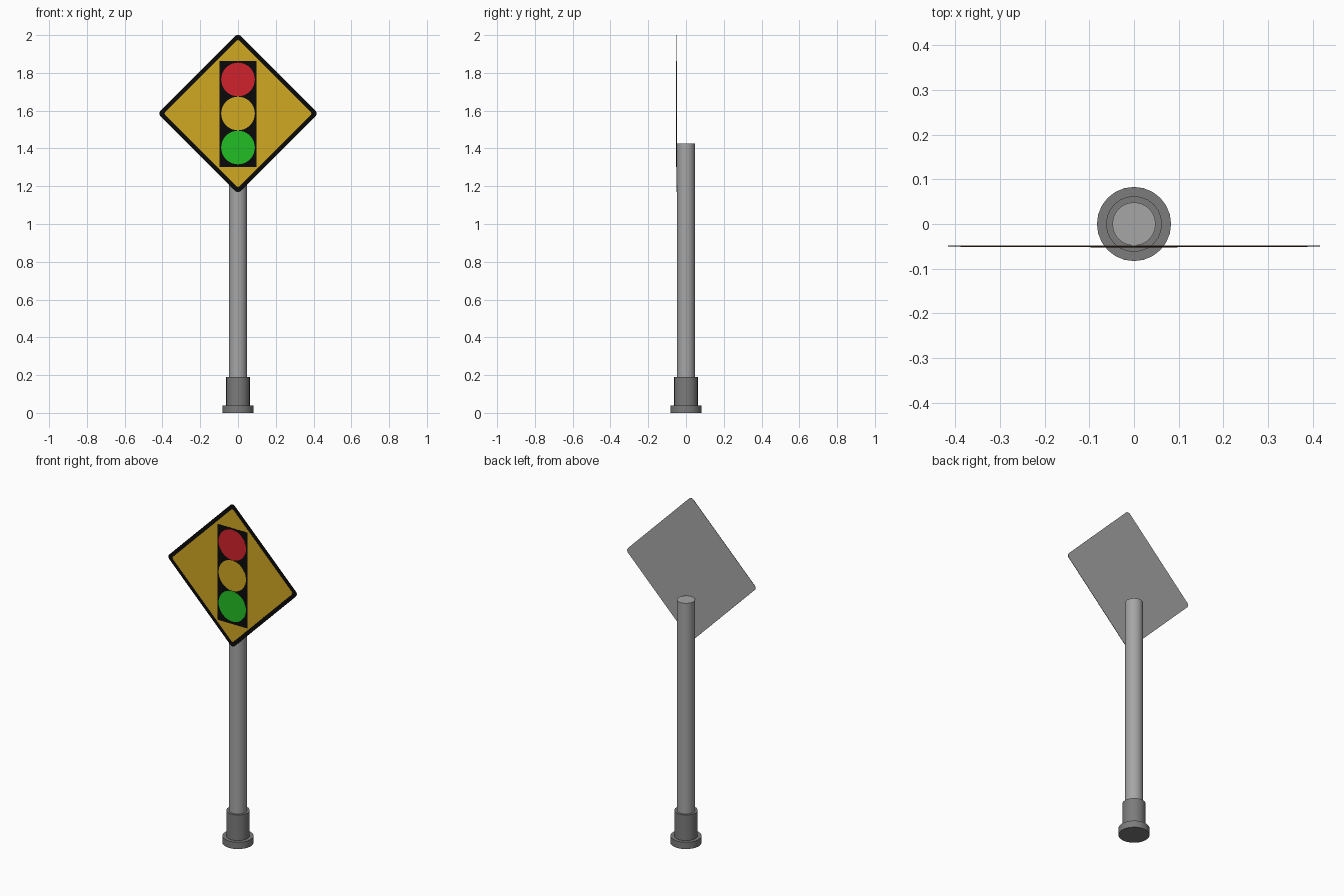
import bpy, bmesh, math

if "Cube" in bpy.data.objects:
    bpy.data.objects.remove(bpy.data.objects["Cube"])


def material(name, rgb):
    m = bpy.data.materials.new(name)
    m.diffuse_color = (*rgb, 1)
    m.use_nodes = True
    m.node_tree.nodes["Principled BSDF"].inputs["Base Color"].default_value = m.diffuse_color
    return m


STEEL = material("steel grey", (0.38, 0.38, 0.38))
DARK = material("dark grey", (0.20, 0.20, 0.20))
BLACK = material("black", (0.003, 0.003, 0.003))
YELLOW = material("sign yellow", (0.63, 0.39, 0.016))
RED = material("lamp red", (0.63, 0.016, 0.025))
GREEN = material("lamp green", (0.016, 0.51, 0.018))

SIGN_Z = 1.585


def plate(name, outline, z, front, back, mat):
    """Thin upright plate from an (x, z) outline, facing -y."""
    bm = bmesh.new()
    face = bm.faces.new([bm.verts.new((x, front, z + h)) for x, h in outline])
    ext = bmesh.ops.extrude_face_region(bm, geom=[face], use_keep_orig=True)
    for v in ext["geom"]:
        if isinstance(v, bmesh.types.BMVert):
            v.co.y = back
    bmesh.ops.recalc_face_normals(bm, faces=bm.faces)
    me = bpy.data.meshes.new(name)
    bm.to_mesh(me)
    bm.free()
    me.materials.append(mat)
    ob = bpy.data.objects.new(name, me)
    bpy.context.collection.objects.link(ob)
    return ob


def circle(r, n=40):
    return [(r * math.cos(2 * math.pi * i / n), r * math.sin(2 * math.pi * i / n))
            for i in range(n)]


def diamond(half, r, steps=5):
    """Diamond reaching +-half, with corners rounded to radius r."""
    pts = []
    c = half - r
    for k in range(4):
        mid = k * math.pi / 2
        for i in range(steps + 1):
            a = mid + (i / steps - 0.5) * math.pi / 2
            pts.append((c * math.cos(mid) + r * math.cos(a),
                        c * math.sin(mid) + r * math.sin(a)))
    return pts


def cylinder(name, r, z0, z1, mat):
    bpy.ops.mesh.primitive_cylinder_add(vertices=24, radius=r, depth=z1 - z0,
                                        location=(0, 0, (z0 + z1) / 2))
    ob = bpy.context.object
    ob.name = name
    ob.data.materials.append(mat)
    bpy.ops.object.shade_smooth_by_angle(angle=math.radians(35))


# Post and its stepped foot
cylinder("base_flange", 0.083, 0, 0.04, DARK)
cylinder("base_collar", 0.0625, 0.04, 0.19, DARK)
cylinder("post", 0.0485, 0.19, 1.425, STEEL)

# Diamond board: grey back, black border, yellow field
plate("sign_back", diamond(0.416, 0.02), SIGN_Z, -0.0495, -0.0485, STEEL)
plate("sign_border", diamond(0.416, 0.02), SIGN_Z, -0.0505, -0.0495, BLACK)
plate("sign_field", diamond(0.388, 0.012), SIGN_Z, -0.0513, -0.0505, YELLOW)

# Signal pictogram: black housing with three lamps
w, h = 0.097, 0.281
plate("signal_housing", [(-w, -h), (w, -h), (w, h), (-w, h)],
      SIGN_Z - 0.003, -0.0521, -0.0513, BLACK)
for name, dz, mat in (("red_lamp", 0.18, RED), ("yellow_lamp", 0, YELLOW),
                      ("green_lamp", -0.18, GREEN)):
    plate(name, circle(0.089), SIGN_Z + dz, -0.0529, -0.0521, mat)
